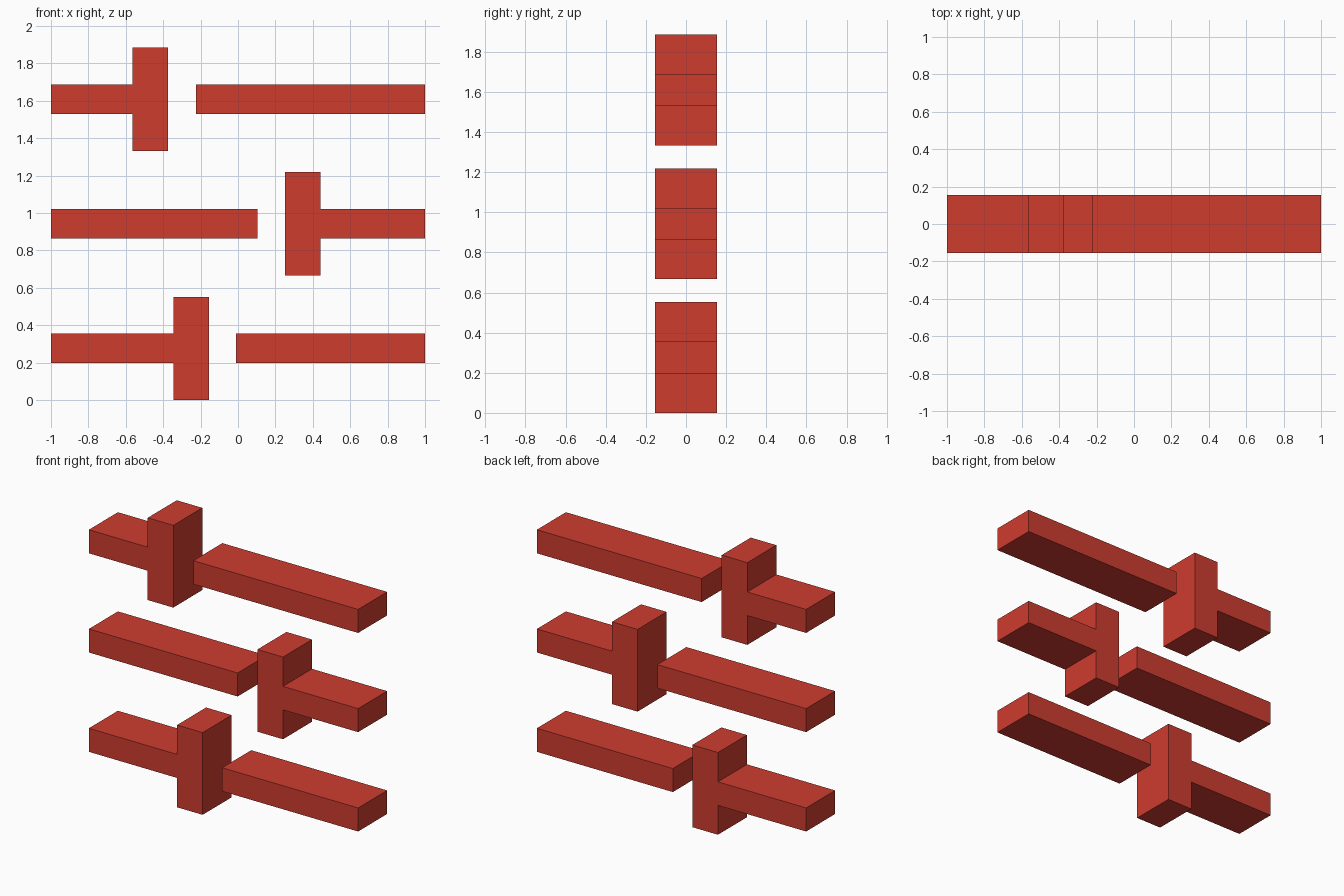
import bpy, bmesh

if "Cube" in bpy.data.objects:
    bpy.data.objects.remove(bpy.data.objects["Cube"])

HALF_DEPTH = 0.154   # half thickness along y
BAR = 0.079          # half height of the track bars
KNOB = 0.276         # half height of the knobs
KNOB_W = 0.19        # knob width along x

red = bpy.data.materials.new("red")
red.diffuse_color = (0.62, 0.045, 0.028, 1)
red.use_nodes = True
red.node_tree.nodes["Principled BSDF"].inputs["Base Color"].default_value = red.diffuse_color


def extrude_profile(name, points):
    """Extrude a flat x-z outline through the full depth."""
    bm = bmesh.new()
    face = bm.faces.new([bm.verts.new((x, -HALF_DEPTH, z)) for x, z in points])
    grown = bmesh.ops.extrude_face_region(bm, geom=[face])["geom"]
    verts = [g for g in grown if isinstance(g, bmesh.types.BMVert)]
    bmesh.ops.translate(bm, verts=verts, vec=(0, 2 * HALF_DEPTH, 0))
    bmesh.ops.recalc_face_normals(bm, faces=bm.faces[:])
    mesh = bpy.data.meshes.new(name)
    bm.to_mesh(mesh)
    bm.free()
    mesh.materials.append(red)
    obj = bpy.data.objects.new(name, mesh)
    bpy.context.collection.objects.link(obj)


def slider(row, z, side, knob_near, bar_start):
    """T-shaped handle reaching the edge at `side`, and a loose bar opposite."""
    a, b = knob_near, knob_near - side * KNOB_W
    extrude_profile(row + "_slider_handle", [
        (side, z - BAR), (a, z - BAR), (a, z - KNOB), (b, z - KNOB),
        (b, z + KNOB), (a, z + KNOB), (a, z + BAR), (side, z + BAR)])
    extrude_profile(row + "_slider_track", [
        (bar_start, z - BAR), (-side, z - BAR),
        (-side, z + BAR), (bar_start, z + BAR)])


# row name, centre height, handle side, knob face on that side, inner end of track
slider("lower", 0.276, -1, -0.345, -0.01)
slider("middle", 0.943, 1, 0.442, 0.105)
slider("upper", 1.609, -1, -0.563, -0.224)
